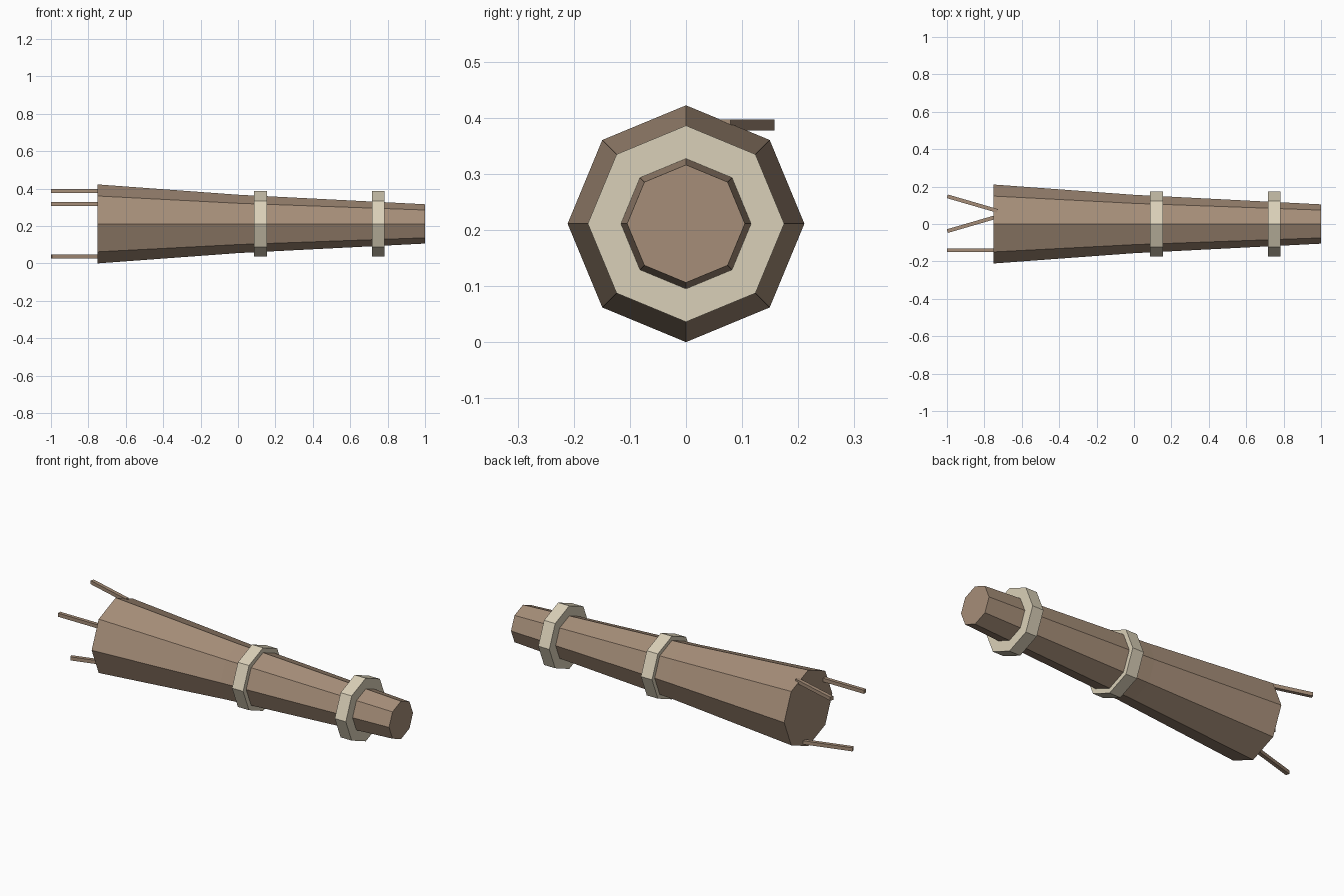
import bpy
import bmesh
import math
from mathutils import Vector

cube = bpy.data.objects.get("Cube")
if cube:
    bpy.data.objects.remove(cube, do_unlink=True)

AXIS_Z = 0.211


def make_material(name, rgb):
    mat = bpy.data.materials.new(name)
    mat.use_nodes = True
    mat.diffuse_color = (*rgb, 1)
    bsdf = mat.node_tree.nodes["Principled BSDF"]
    bsdf.inputs["Base Color"].default_value = (*rgb, 1)
    bsdf.inputs["Roughness"].default_value = 0.9
    return mat


wood = make_material("brown wood", (0.38, 0.27, 0.19))
binding = make_material("pale binding", (0.70, 0.63, 0.48))


def finish(name, bm, mat):
    bmesh.ops.recalc_face_normals(bm, faces=bm.faces[:])
    mesh = bpy.data.meshes.new(name)
    bm.to_mesh(mesh)
    bm.free()
    mesh.materials.append(mat)
    obj = bpy.data.objects.new(name, mesh)
    bpy.context.collection.objects.link(obj)
    return obj


def octagon_loft(name, profile, mat):
    """Capped eight-sided solid along x from (x, radius) stations."""
    bm = bmesh.new()
    rings = []
    for x, r in profile:
        angles = [i * math.pi / 4 for i in range(8)]
        rings.append([bm.verts.new((x, r * math.cos(a), AXIS_Z + r * math.sin(a)))
                      for a in angles])
    for a, b in zip(rings, rings[1:]):
        for i in range(8):
            j = (i + 1) % 8
            bm.faces.new((a[i], a[j], b[j], b[i]))
    bm.faces.new(rings[0])
    bm.faces.new(rings[-1])
    return finish(name, bm, mat)


def stick(name, start, end, width, mat):
    """Thin square bar between two points."""
    start, end = Vector(start), Vector(end)
    along = end - start
    bm = bmesh.new()
    bmesh.ops.create_cube(bm, size=1)
    bmesh.ops.scale(bm, vec=(along.length, width, width), verts=bm.verts)
    obj = finish(name, bm, mat)
    obj.location = (start + end) / 2
    obj.rotation_euler.z = math.atan2(along.y, along.x)
    return obj


# Tapered handle
octagon_loft("handle", [(-0.75, 0.211), (0, 0.156), (1, 0.105)], wood)

# Two raised bands around the handle
for name, x in (("middle_band", 0.12), ("end_band", 0.75)):
    octagon_loft(name, [(x - 0.034, 0.175), (x + 0.034, 0.175)], binding)

# Twigs poking out of the wide end
stick("upper_twig", (-0.998, 0.148, 0.387), (-0.73, 0.07, 0.387), 0.02, wood)
stick("lower_twig", (-0.998, -0.038, 0.037), (-0.74, 0.037, 0.037), 0.02, wood)
stick("side_twig", (-1, -0.14, 0.317), (-0.74, -0.14, 0.317), 0.02, wood)
